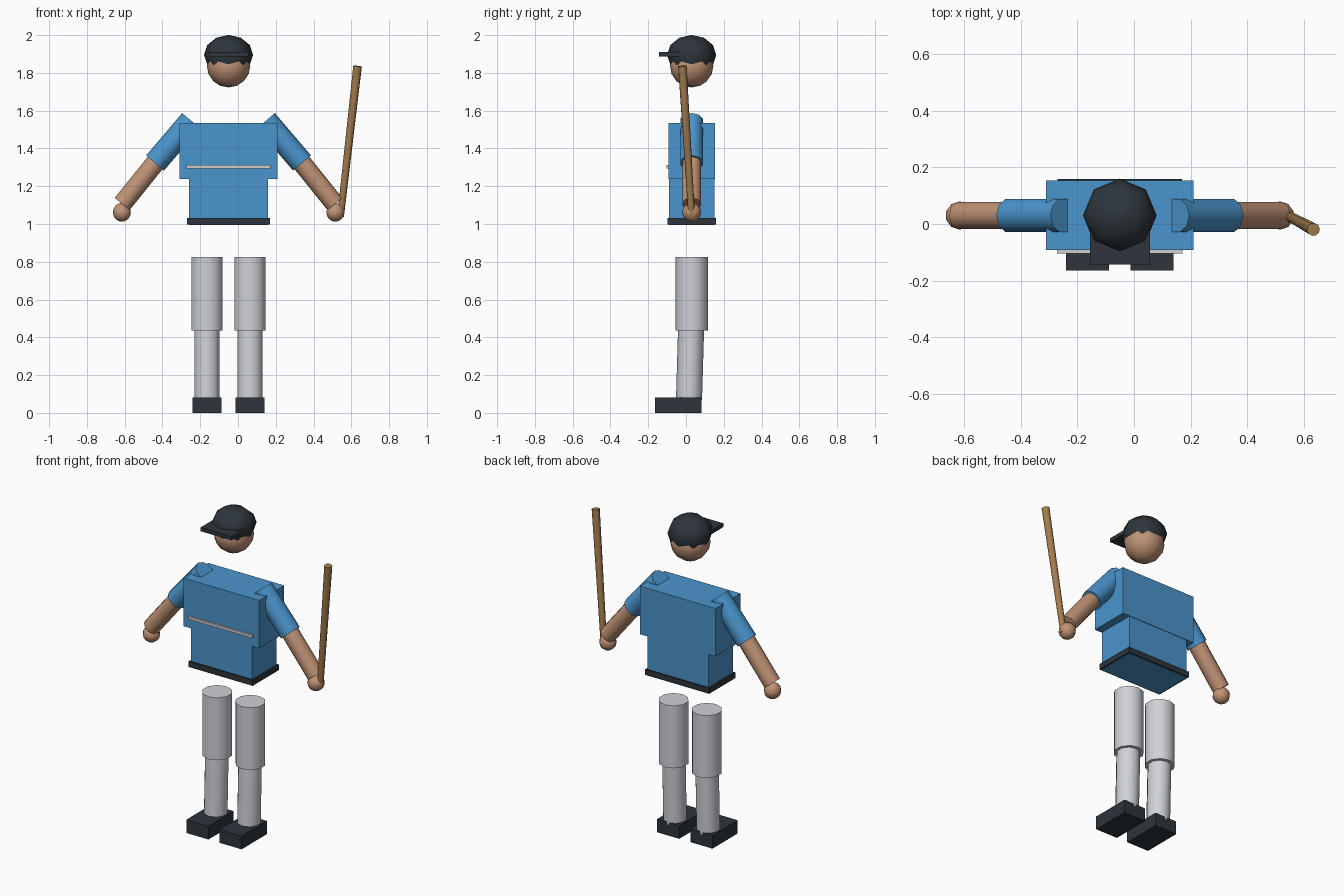
import bpy, math
from mathutils import Vector

if "Cube" in bpy.data.objects:
    bpy.data.objects.remove(bpy.data.objects["Cube"])


def material(name, rgb):
    m = bpy.data.materials.new(name)
    m.diffuse_color = (*rgb, 1)
    m.use_nodes = True
    m.node_tree.nodes["Principled BSDF"].inputs["Base Color"].default_value = m.diffuse_color
    return m


BLUE = material("shirt blue", (0.07, 0.30, 0.61))
SKIN = material("skin tan", (0.53, 0.29, 0.18))
DARK = material("dark slate", (0.026, 0.036, 0.045))
GREY = material("trouser grey", (0.62, 0.64, 0.68))
WOOD = material("wood brown", (0.37, 0.20, 0.075))
PALE = material("stripe grey", (0.62, 0.62, 0.62))

CX, CY = -0.05, 0.03   # body axis


def finish(name, mat, smooth=False):
    ob = bpy.context.object
    ob.name = name
    ob.data.materials.append(mat)
    if smooth:
        bpy.ops.object.shade_smooth_by_angle(angle=math.radians(50))
    return ob


def box(name, mat, lo, hi):
    mid = [(a + b) / 2 for a, b in zip(lo, hi)]
    bpy.ops.mesh.primitive_cube_add(size=1, location=mid)
    ob = finish(name, mat)
    ob.scale = [b - a for a, b in zip(lo, hi)]
    return ob


def rod(name, mat, a, b, r1, r2=None, sides=10):
    a, b = Vector(a), Vector(b)
    d = b - a
    bpy.ops.mesh.primitive_cone_add(vertices=sides, radius1=r1, radius2=r2 or r1,
                                    depth=d.length, location=(a + b) / 2)
    ob = finish(name, mat, True)
    ob.rotation_euler = d.to_track_quat('Z', 'Y').to_euler()
    return ob


def ball(name, mat, centre, radius, segments, rings):
    bpy.ops.mesh.primitive_uv_sphere_add(segments=segments, ring_count=rings,
                                         radius=radius, location=centre)
    return finish(name, mat, True)


def lathe(name, mat, profile, sides):
    # profile of (radius, z) pairs turned around the body axis, ends closed
    verts, faces = [], []
    for r, z in profile:
        for i in range(sides):
            t = 2 * math.pi * i / sides
            verts.append((CX + r * math.sin(t), CY + r * math.cos(t), z))
    for k in range(len(profile) - 1):
        for i in range(sides):
            j = (i + 1) % sides
            faces.append((k * sides + j, k * sides + i,
                          (k + 1) * sides + i, (k + 1) * sides + j))
    top = (len(profile) - 1) * sides
    faces += [tuple(range(sides)), tuple(range(top + sides - 1, top - 1, -1))]
    me = bpy.data.meshes.new(name)
    me.from_pydata(verts, [], faces)
    ob = bpy.data.objects.new(name, me)
    bpy.context.collection.objects.link(ob)
    bpy.ops.object.select_all(action='DESELECT')
    bpy.context.view_layer.objects.active = ob
    ob.select_set(True)
    return finish(name, mat, True)


# Head, cap dome and brim
ball("head", SKIN, (CX, CY, 1.838), 0.115, 12, 8)
dome = [(0.13 * math.cos(math.radians(a)), 1.895 + 0.105 * math.sin(math.radians(a)))
        for a in (-30, 0, 30, 60, 88)]
lathe("cap", DARK, dome, 8)
box("cap_brim", DARK, (-0.156, -0.143, 1.886), (0.056, 0.03, 1.91))

# Torso, belt and chest stripe
box("chest", BLUE, (-0.31, -0.092, 1.237), (0.21, 0.153, 1.535))
box("waist", BLUE, (-0.26, -0.09, 0.994), (0.16, 0.15, 1.237))
box("belt", DARK, (-0.27, -0.099, 0.997), (0.17, 0.158, 1.032))
box("chest_stripe", PALE, (-0.272, -0.104, 1.295), (0.172, -0.09, 1.312))

for s, side in ((-1, "right"), (1, "left")):
    # Arms: sleeve, forearm, hand
    def at(dx, z, y=CY):
        return (CX + s * dx, y, z)
    rod(side + "_sleeve", BLUE, at(0.198, 1.547), at(0.389, 1.323), 0.062)
    rod(side + "_forearm", SKIN, at(0.375, 1.34), at(0.563, 1.106), 0.051)
    ball(side + "_hand", SKIN, at(0.565, 1.062), 0.05, 10, 8)
    # Legs: thigh, shin, shoe
    rod(side + "_thigh", GREY, at(0.114, 0.437), at(0.114, 0.824), 0.0865)
    rod(side + "_shin", GREY, at(0.114, 0.07, 0.016), at(0.114, 0.45, 0.027), 0.069)
    x = CX + s * 0.114
    box(side + "_shoe", DARK, (x - 0.076, -0.164, 0), (x + 0.076, 0.083, 0.082))

# Bat held in the left hand
rod("bat", WOOD, (0.543, 0.03, 1.04), (0.633, -0.019, 1.836), 0.018, 0.023)
